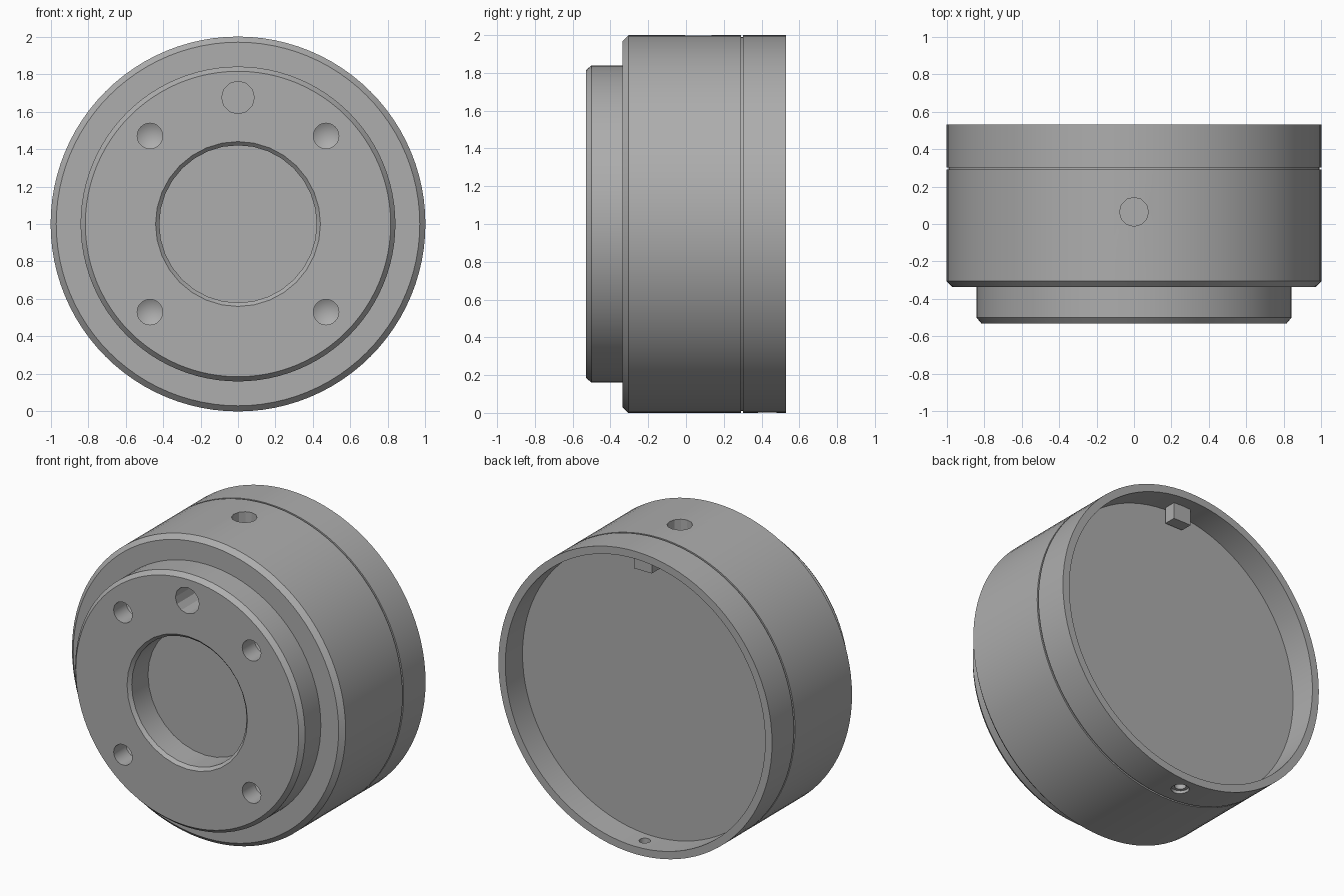
import bpy
import bmesh
from math import cos, sin, pi, radians
from mathutils import Matrix

cube = bpy.data.objects.get("Cube")
if cube:
    bpy.data.objects.remove(cube, do_unlink=True)

grey = bpy.data.materials.new("machined grey")
grey.use_nodes = True
colour = (0.42, 0.42, 0.42, 1)
grey.diffuse_color = colour
grey.node_tree.nodes["Principled BSDF"].inputs["Base Color"].default_value = colour


def lathe(name, profile, sides, matrix):
    """Closed turned solid around local z from (radius, height) points."""
    bm = bmesh.new()
    rings = []
    for r, h in profile:
        if r == 0:
            rings.append([bm.verts.new((0, 0, h))] * sides)
        else:
            rings.append([bm.verts.new((r * cos(2 * pi * i / sides),
                                        r * sin(2 * pi * i / sides), h))
                          for i in range(sides)])
    for a, b in zip(rings, rings[1:]):
        for i in range(sides):
            j = (i + 1) % sides
            bm.faces.new(dict.fromkeys((a[i], a[j], b[j], b[i])))
    # Flat caps where the profile does not already end in a point
    for ring, (r, h) in ((rings[0], profile[0]), (rings[-1], profile[-1])):
        if r:
            bm.faces.new(ring)
    bm.transform(matrix)
    bmesh.ops.recalc_face_normals(bm, faces=bm.faces)
    mesh = bpy.data.meshes.new(name)
    bm.to_mesh(mesh)
    bm.free()
    mesh.materials.append(grey)
    obj = bpy.data.objects.new(name, mesh)
    bpy.context.collection.objects.link(obj)
    return obj


def along_y(x, y, z):
    """Local z points to the back (+y)."""
    return Matrix.Translation((x, y, z)) @ Matrix.Rotation(radians(-90), 4, "X")


# Housing: front boss, shoulder, groove, rear rim and rear recess
housing = lathe("housing", [
    (0.815, -0.53), (0.84, -0.50), (0.84, -0.335), (0.97, -0.335),
    (1.0, -0.305), (1.0, 0.29), (0.99, 0.29), (0.99, 0.302), (1.0, 0.302),
    (1.0, 0.53), (0.95, 0.53), (0.95, 0.35)], 96, along_y(0, 0, 1))

# Front bore with a chamfered mouth
cutters = [lathe("bore_cutter", [(0.46, -0.02), (0.44, 0), (0.42, 0.02), (0.42, 0.19)],
                 32, along_y(0, -0.53, 1))]

# Four drilled mounting holes with conical ends
for x in (-0.47, 0.47):
    for z in (0.53, 1.47):
        cutters.append(lathe("mounting_hole_cutter",
                             [(0.068, -0.05), (0.068, 0.13), (0, 0.17)],
                             24, along_y(x, -0.53, z)))

# Front port and top port
cutters.append(lathe("front_port_cutter", [(0.087, -0.05), (0.087, 0.2)],
                     12, along_y(0, -0.53, 1.675)))
cutters.append(lathe("top_port_cutter", [(0.077, -0.15), (0.077, 0.1)],
                     12, Matrix.Translation((0, 0.065, 1.95))))

# Set screw hole through the bottom of the rear rim
cutters.append(lathe("set_screw_cutter", [(0.055, -0.1), (0.055, 0.02), (0.035, 0.02), (0.035, 0.12)],
                     16, Matrix.Translation((0, 0.43, 0))))

bpy.context.view_layer.objects.active = housing
for cutter in cutters:
    cutter.hide_render = True
    cut = housing.modifiers.new("cut", "BOOLEAN")
    cut.operation = "DIFFERENCE"
    cut.solver = "EXACT"
    cut.object = cutter
    bpy.ops.object.modifier_apply(modifier=cut.name)
    bpy.data.objects.remove(cutter, do_unlink=True)

bpy.ops.object.select_all(action="DESELECT")
housing.select_set(True)
bpy.ops.object.shade_smooth_by_angle(angle=radians(25))

# Locating key at the top of the rear recess
bpy.ops.mesh.primitive_cube_add(size=1, location=(0, 0.41, 1.9))
key = bpy.context.object
key.name = "locating_key"
key.scale = (0.13, 0.08, 0.12)
key.data.materials.append(grey)
